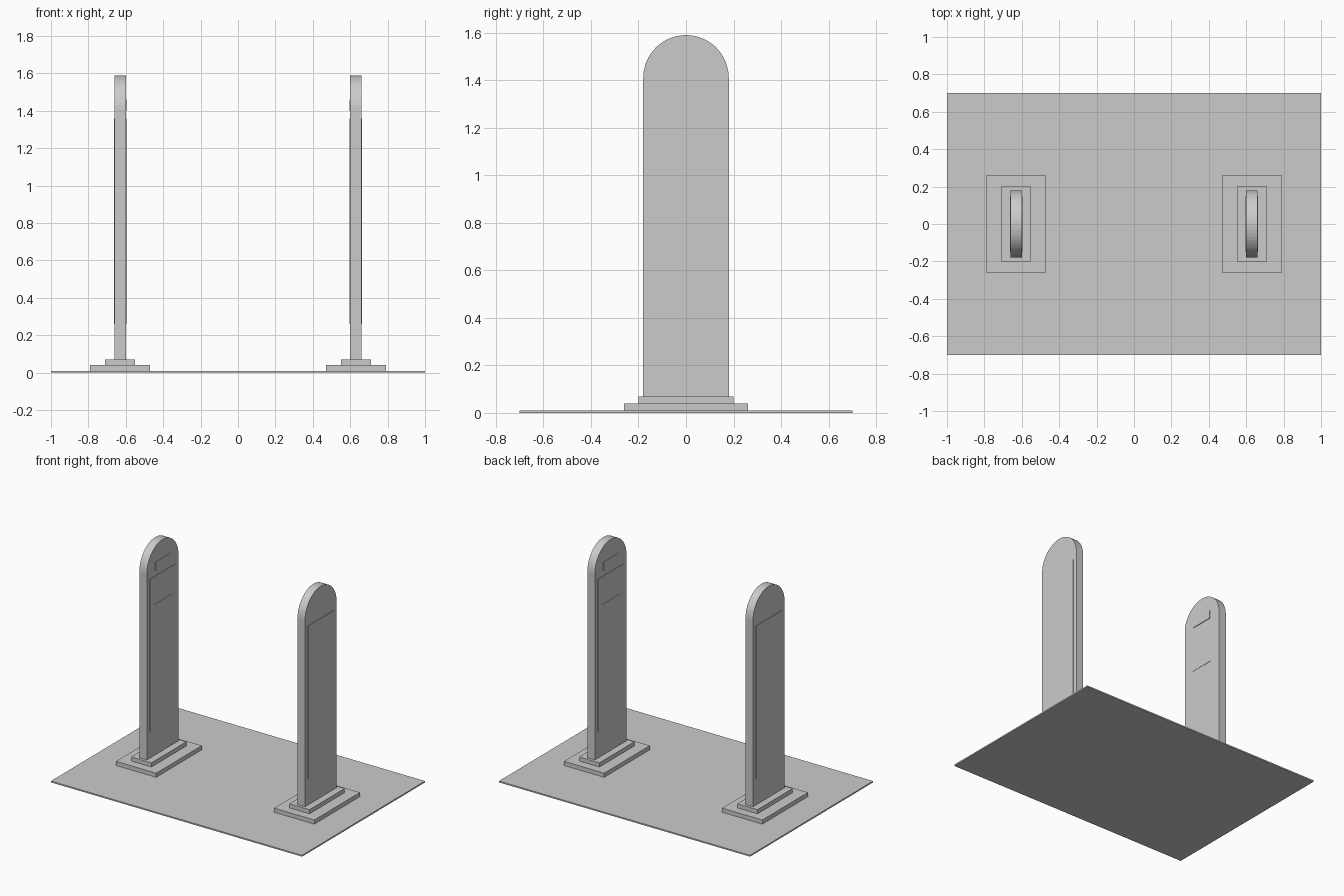
import bpy
import bmesh
from math import sin, cos, pi

cube = bpy.data.objects.get("Cube")
if cube:
    bpy.data.objects.remove(cube, do_unlink=True)

# Single grey finish
grey = bpy.data.materials.new("neutral_grey")
grey.use_nodes = True
colour = (0.6, 0.6, 0.6, 1)
grey.diffuse_color = colour
grey.node_tree.nodes["Principled BSDF"].inputs["Base Color"].default_value = colour


def finish(name, bm):
    bmesh.ops.recalc_face_normals(bm, faces=bm.faces)
    mesh = bpy.data.meshes.new(name)
    bm.to_mesh(mesh)
    bm.free()
    mesh.materials.append(grey)
    obj = bpy.data.objects.new(name, mesh)
    bpy.context.collection.objects.link(obj)
    return obj


def box(name, x, half_x, half_y, bottom, top):
    bm = bmesh.new()
    bmesh.ops.create_cube(bm, size=2)
    bmesh.ops.scale(bm, vec=(half_x, half_y, (top - bottom) / 2), verts=bm.verts)
    bmesh.ops.translate(bm, vec=(x, 0, (top + bottom) / 2), verts=bm.verts)
    return finish(name, bm)


def arched_slab(name, x, half_x, radius, bottom, spring, segments=32):
    # Round-topped profile extruded through its thickness
    profile = [(-radius, bottom), (radius, bottom)]
    for i in range(segments + 1):
        a = pi * i / segments
        profile.append((radius * cos(a), spring + radius * sin(a)))
    bm = bmesh.new()
    face = bm.faces.new([bm.verts.new((x - half_x, y, z)) for y, z in profile])
    side = bmesh.ops.extrude_face_region(bm, geom=[face])["geom"]
    moved = [g for g in side if isinstance(g, bmesh.types.BMVert)]
    bmesh.ops.translate(bm, vec=(half_x * 2, 0, 0), verts=moved)
    return finish(name, bm)


box("ground_slab", 0, 1, 0.7, 0, 0.01)

for label, s in (("left", 1), ("right", -1)):
    x = s * 0.63
    # Stepped plinth and upright
    box(label + "_lower_plinth", x, 0.16, 0.26, 0.01, 0.04)
    box(label + "_upper_plinth", x, 0.08, 0.20, 0.04, 0.07)
    arched_slab(label + "_pillar", x, 0.03, 0.18, 0.07, 1.41)
    # Raised panels on both broad faces
    for side, d in (("inner", -s), ("outer", s)):
        box(label + "_" + side + "_panel", x + d * 0.031, 0.002, 0.15, 0.26, 1.36)
    # Small plates on the face towards the passage
    inner = x - s * 0.032
    box(label + "_indicator_plate", inner, 0.003, 0.085, 1.40, 1.46)
    box(label + "_reader_plate", inner, 0.003, 0.10, 1.06, 1.16)
